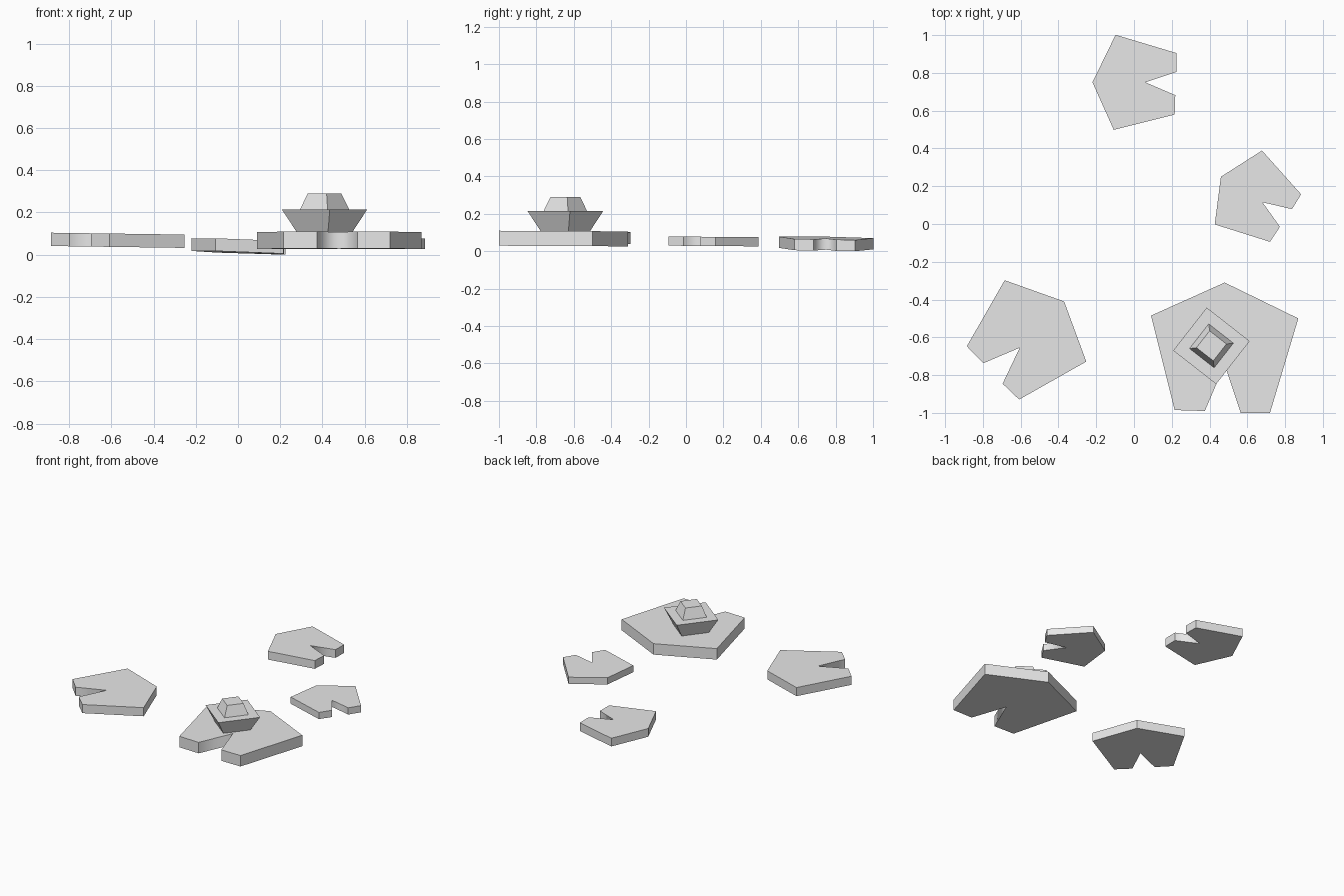
import bpy
import bmesh
from math import cos, sin, radians
from mathutils import Matrix, Vector

if "Cube" in bpy.data.objects:
    bpy.data.objects.remove(bpy.data.objects["Cube"])

# Single plain grey for everything
grey = bpy.data.materials.new("plain_grey")
grey.use_nodes = True
colour = (0.8, 0.8, 0.8, 1)
grey.diffuse_color = colour
grey.node_tree.nodes["Principled BSDF"].inputs["Base Color"].default_value = colour

# Leaf outline seen from above: tip at the origin, notch opening toward -y
TIP, NOTCH = Vector((0, 0)), 4
OUTLINE = [TIP, (-0.39, -0.175), (-0.265, -0.675), (-0.105, -0.68),
           (0, -0.434), (0.085, -0.69), (0.24, -0.69), (0.39, -0.19)]


def finish(bm, name):
    bmesh.ops.recalc_face_normals(bm, faces=bm.faces)
    mesh = bpy.data.meshes.new(name)
    bm.to_mesh(mesh)
    bm.free()
    mesh.materials.append(grey)
    obj = bpy.data.objects.new(name, mesh)
    bpy.context.collection.objects.link(obj)
    return obj


def lily_pad(name, tip, turn, size, thick, slope):
    """Extruded leaf with its tip placed, turned, scaled and gently sloped."""
    bm = bmesh.new()
    spin = Matrix.Rotation(radians(turn), 2)
    rings = []
    for lift in (0, thick):
        ring = []
        for point in OUTLINE:
            p = spin @ Vector(point) * size
            z = tip[2] + lift + p.dot(Vector(slope))
            ring.append(bm.verts.new((tip[0] + p.x, tip[1] + p.y, z)))
        rings.append(ring)
    low, high = rings
    bm.faces.new(low)
    bm.faces.new(high)
    n = len(OUTLINE)
    for i in range(n):
        j = (i + 1) % n
        wall = bm.faces.new((low[i], low[j], high[j], high[i]))
        # The two notch walls blend softly into each other
        wall.smooth = NOTCH in (i, j)
    return finish(bm, name)


def blossom_tier(name, centre, turn, r_low, r_high, z_low, z_high):
    """Four-sided tier, wider or narrower at the top."""
    bm = bmesh.new()
    low, high = [
        [bm.verts.new((centre[0] + r * cos(radians(turn + 90 * k)),
                       centre[1] + r * sin(radians(turn + 90 * k)), z))
         for k in range(4)]
        for r, z in ((r_low, z_low), (r_high, z_high))]
    bm.faces.new(low)
    bm.faces.new(high)
    for i in range(4):
        j = (i + 1) % 4
        bm.faces.new((low[i], low[j], high[j], high[i]))
    return finish(bm, name)


# Floating leaves
lily_pad("large_pad", (0.48, -0.31, 0.026), 0, 1, 0.08, (0, -0.005))
lily_pad("left_pad", (0.46, 0.25, 0.027), 58.5, 0.595, 0.049, (0, -0.008))
lily_pad("right_pad", (-0.37, -0.41, 0.034), -43.8, 0.782, 0.063, (-0.014, 0))
lily_pad("back_pad", (-0.22, 0.75, 0.018), 90, 0.645, 0.06, (-0.035, -0.015))

# Blossom on the large leaf
heart = (0.41, -0.645)
blossom_tier("outer_petals", heart, 7, 0.132, 0.204, 0.106, 0.215)
blossom_tier("inner_petals", heart, 7, 0.117, 0.08, 0.215, 0.29)
